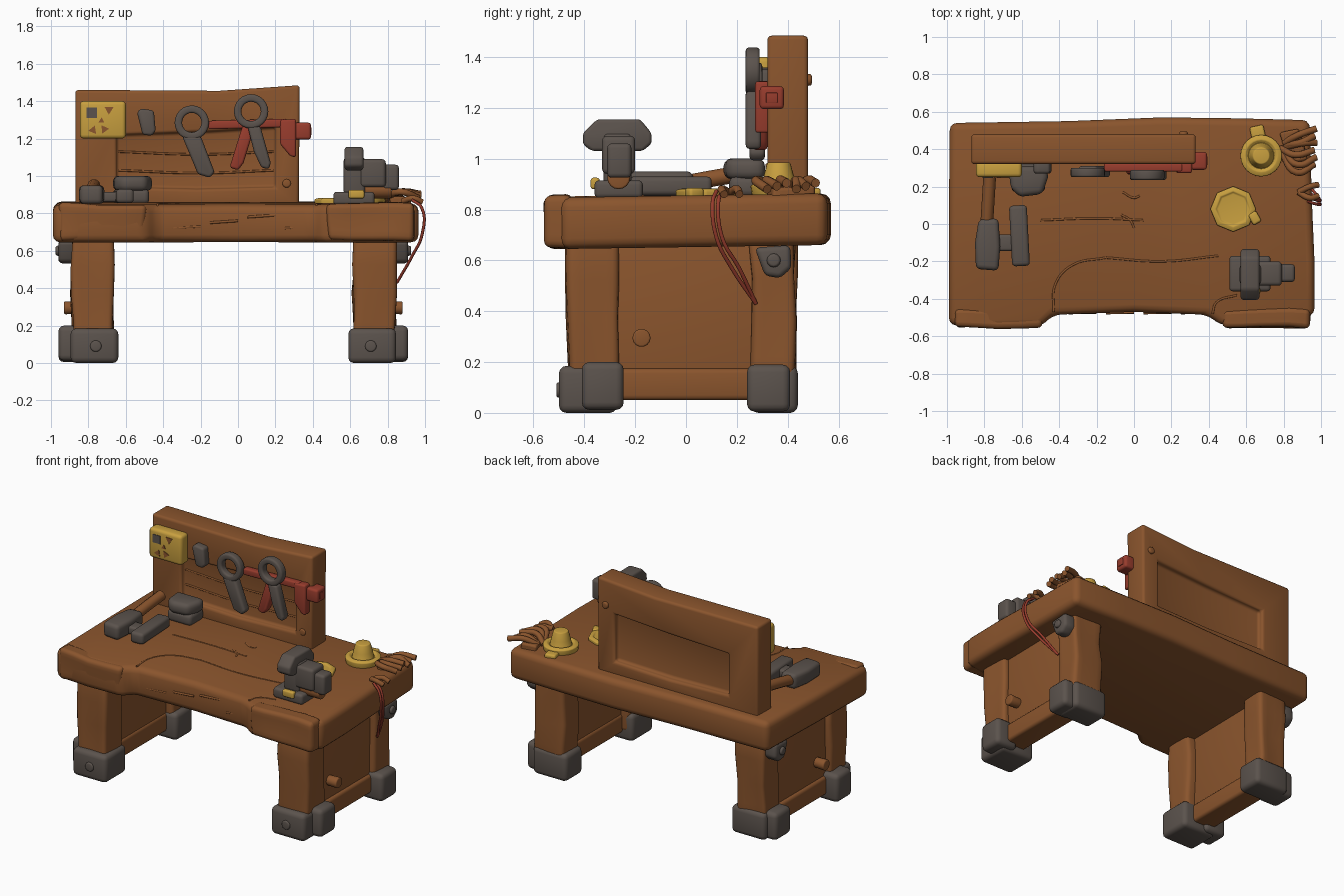
import bpy, bmesh, math, random
from mathutils import Vector, Euler, noise

random.seed(4)


def material(name, rgb):
    m = bpy.data.materials.new(name)
    m.diffuse_color = (*rgb, 1)
    return m


WOOD = material("warm wood", (0.255, 0.090, 0.026))
IRON = material("dark iron", (0.105, 0.086, 0.074))
BRASS = material("yellow brass", (0.58, 0.35, 0.05))
RED = material("red paint", (0.31, 0.045, 0.026))


def loft(name, loops, mat, bevel=0.015, closed=False, cuts=0, wob=0.0):
    """Skin equal-length loops, round the sharp edges, optionally wobble the surface."""
    bm = bmesh.new()
    rows = [[bm.verts.new(p) for p in lp] for lp in loops]
    n = len(rows[0])
    pairs = list(zip(rows, rows[1:])) + ([(rows[-1], rows[0])] if closed else [])
    for a, b in pairs:
        for i in range(n):
            j = (i + 1) % n
            bm.faces.new((a[i], a[j], b[j], b[i]))
    if not closed:
        bm.faces.new(rows[0])
        bm.faces.new(rows[-1])
    bmesh.ops.recalc_face_normals(bm, faces=bm.faces[:])
    if cuts:
        bmesh.ops.subdivide_edges(bm, edges=bm.edges[:], cuts=cuts, use_grid_fill=True)
    if bevel:
        sharp = [e for e in bm.edges if len(e.link_faces) == 2 and e.calc_face_angle(0) > 0.6]
        bmesh.ops.bevel(bm, geom=sharp, offset=bevel, segments=3, profile=0.5,
                        affect='EDGES', clamp_overlap=True)
    if wob:
        for v in bm.verts:
            v.co += noise.noise_vector(v.co * 4.0) * wob
    me = bpy.data.meshes.new(name)
    bm.to_mesh(me)
    bm.free()
    me.materials.append(mat)
    me.shade_smooth()
    me.set_sharp_from_angle(angle=math.radians(40))
    ob = bpy.data.objects.new(name, me)
    bpy.context.collection.objects.link(ob)
    return ob


def box(name, x, y, z, mat, bevel=0.015, rot=(0, 0, 0), cuts=0, wob=0.0):
    c = Vector((sum(x) / 2, sum(y) / 2, sum(z) / 2))
    r = Euler([math.radians(a) for a in rot]).to_matrix()
    xy = [(0, 0), (1, 0), (1, 1), (0, 1)]
    loops = [[c + r @ (Vector((x[i], y[j], h)) - c) for i, j in xy] for h in z]
    return loft(name, loops, mat, bevel, cuts=cuts, wob=wob)


def place(u, v, h, axis):
    return Vector({'x': (h, u, v), 'y': (u, h, v), 'z': (u, v, h)}[axis])


def prism(name, pts, axis, span, mat, bevel=0.012, wob=0.0):
    return loft(name, [[place(u, v, h, axis) for u, v in pts] for h in span], mat, bevel, wob=wob)


def lathe(name, uv, profile, axis, mat, n=20, closed=False, bevel=0.008):
    """profile holds (radius, height along axis)."""
    loops = [[place(uv[0] + r * math.cos(t * math.tau / n), uv[1] + r * math.sin(t * math.tau / n), h, axis)
              for t in range(n)] for r, h in profile]
    return loft(name, loops, mat, bevel, closed)


def tube(name, pts, r, mat):
    cu = bpy.data.curves.new(name, 'CURVE')
    cu.dimensions = '3D'
    cu.bevel_depth, cu.bevel_resolution, cu.use_fill_caps = r, 3, True
    cu.resolution_u = 6
    sp = cu.splines.new('BEZIER')
    sp.bezier_points.add(len(pts) - 1)
    for p, co in zip(sp.bezier_points, pts):
        p.co = co
        p.handle_left_type = p.handle_right_type = 'AUTO'
    cu.materials.append(mat)
    ob = bpy.data.objects.new(name, cu)
    bpy.context.collection.objects.link(ob)


# Thick table top with stepped front edge, rising slightly to the back
top = [(-0.985, 0.54), (-0.99, 0.0), (-0.99, -0.54), (-0.75, -0.555), (-0.5, -0.55), (-0.43, -0.485),
       (0.0, -0.47), (0.39, -0.485), (0.47, -0.545), (0.75, -0.525), (0.965, -0.49), (0.965, -0.2),
       (0.95, 0.15), (0.94, 0.555), (0.55, 0.565), (0.15, 0.57), (-0.35, 0.55)]
loft("table_top", [[(x, y, h + 0.015 * y) for x, y in top] for h in (0.652, 0.855)], WOOD, 0.04)
for i, (x, w) in enumerate(((-0.73, 0.23), (0.71, 0.23))):
    box(f"front_edge_cap_{i}", (x - w, x + w), (-0.552, -0.45), (0.66, 0.852), WOOD, 0.035, cuts=3, wob=0.02)

# Splinters and seams standing slightly proud of the top
seams = [[(-0.43, -0.47), (-0.42, -0.32), (-0.33, -0.22), (-0.15, -0.18)],
         [(-0.15, -0.18), (0.15, -0.2), (0.45, -0.17)], [(0.42, -0.48), (0.44, -0.42), (0.55, -0.38)],
         [(-0.5, 0.02), (-0.2, 0.03), (0.05, 0.02)], [(-0.06, 0.17), (0.0, 0.14), (0.03, 0.15)],
         [(-0.07, 0.05), (-0.02, 0.02), (0.0, -0.02)]]
for i, s in enumerate(seams):
    tube(f"wood_seam_{i}", [(x, y, 0.853 + 0.015 * y) for x, y in s], 0.006, WOOD)
for i in range(4):
    x = -0.35 + 0.2 * i
    tube(f"front_splinter_{i}", [(x, -0.476, 0.72 + 0.03 * (i % 3)), (x + 0.15, -0.473, 0.73 + 0.03 * (i % 3))],
         0.007, WOOD)

# Legs, side panels, iron feet and side fittings, mirrored about the table's middle
MID = -0.025
for s, side in ((-1, "left"), (1, "right")):
    def sx(a, b):
        return tuple(sorted((MID + s * a, MID + s * b)))
    for y0, y1, end in ((-0.465, -0.27, "front"), (0.255, 0.43, "back")):
        box(f"{side}_{end}_leg", sx(0.645, 0.865), (y0, y1), (0.06, 0.68), WOOD, 0.025, cuts=3, wob=0.022)
    box(f"{side}_panel", sx(0.70, 0.83), (-0.44, 0.41), (0.06, 0.67), WOOD, 0.01)
    box(f"{side}_bottom_rail", sx(0.69, 0.85), (-0.43, 0.40), (0.05, 0.175), WOOD, 0.02)
    box(f"{side}_front_foot", sx(0.615, 0.87), (-0.50, -0.27), (0.0, 0.185), IRON, 0.03)
    box(f"{side}_front_foot_strap", sx(0.77, 0.935), (-0.41, -0.245), (0.012, 0.20), IRON, 0.03)
    box(f"{side}_back_foot", sx(0.615, 0.87), (0.255, 0.44), (0.0, 0.185), IRON, 0.03)
    box(f"{side}_back_foot_strap", sx(0.77, 0.935), (0.24, 0.41), (0.005, 0.19), IRON, 0.03)
    lathe(f"{side}_front_foot_bolt", (MID + s * 0.735, 0.09), [(0.032, -0.48), (0.03, -0.51)], 'y', IRON, 14)
    lathe(f"{side}_panel_peg", (-0.175, 0.295), [(0.032, MID + s * 0.80), (0.036, MID + s * 0.905)], 'x', WOOD, 14)
    prism(f"{side}_iron_bracket", [(0.27, 0.65), (0.41, 0.66), (0.415, 0.57), (0.37, 0.53), (0.31, 0.54)],
          'x', sx(0.84, 0.935), IRON, 0.02)
    lathe(f"{side}_bracket_bolt", (0.345, 0.60), [(0.03, MID + s * 0.92), (0.025, MID + s * 0.95)], 'x', IRON, 12)

# Tool board with a recess on both faces
outer = [(-0.87, 0.83), (-0.27, 0.83), (0.325, 0.83), (0.33, 1.485), (-0.1, 1.455), (-0.87, 1.46)]
inner = [(-0.65, 0.94), (-0.22, 0.93), (0.20, 0.94), (0.20, 1.26), (-0.2, 1.235), (-0.65, 1.22)]
loft("tool_board", [[(x, y, z) for x, z in ring] for ring, y in
                    ((inner, 0.355), (inner, 0.32), (outer, 0.32), (outer, 0.48), (inner, 0.48), (inner, 0.44))],
     WOOD, 0.025)
for i, z in enumerate((1.03, 1.13)):
    tube(f"board_seam_{i}", [(-0.64, 0.356, z), (-0.2, 0.355, z - 0.015), (0.19, 0.356, z)], 0.006, WOOD)
lathe("board_back_peg", (0.265, 1.31), [(0.025, 0.46), (0.022, 0.495)], 'y', WOOD, 12)
lathe("board_front_peg", (0.26, 0.96), [(0.025, 0.34), (0.022, 0.312)], 'y', WOOD, 12)

# Yellow plate with iron and wood inlays
box("yellow_plate", (-0.845, -0.60), (0.25, 0.335), (1.20, 1.40), BRASS, 0.02)
box("plate_iron_inlay", (-0.81, -0.755), (0.246, 0.255), (1.31, 1.365), IRON, 0)
for i, (x, z, r, a) in enumerate(((-0.69, 1.355, 0.028, 0.5), (-0.775, 1.245, 0.026, 1.2),
                                  (-0.715, 1.25, 0.026, 2.2), (-0.73, 1.295, 0.018, 1.5))):
    tri = [(x + r * math.cos(a + k * math.tau / 3), z + r * math.sin(a + k * math.tau / 3)) for k in range(3)]
    prism(f"plate_wood_inlay_{i}", tri, 'y', (0.246, 0.255), WOOD, 0)

# Hanging tools
prism("hanging_stone", [(-0.54, 1.34), (-0.52, 1.36), (-0.45, 1.35), (-0.44, 1.24), (-0.46, 1.215), (-0.51, 1.22)],
      'y', (0.27, 0.335), IRON, 0.015)
for name, uv, y0, y1 in (("wrench_ring", (-0.247, 1.285), 0.25, 0.30), ("pliers_ring", (0.07, 1.345), 0.235, 0.29)):
    lathe(name, uv, [(0.052, y0), (0.092, y0), (0.092, y1), (0.052, y1)], 'y', IRON, 24, True, 0.012)
prism("wrench_handle", [(-0.30, 1.215), (-0.20, 1.215), (-0.125, 1.02), (-0.15, 0.99), (-0.215, 1.01), (-0.26, 1.12)],
      'y', (0.25, 0.31), IRON, 0.015)
prism("pliers_iron_arm", [(0.05, 1.27), (0.12, 1.265), (0.175, 1.07), (0.165, 1.035), (0.125, 1.045), (0.085, 1.13)],
      'y', (0.235, 0.295), IRON, 0.015)
prism("pliers_red_arm", [(0.025, 1.27), (0.085, 1.25), (0.03, 1.07), (0.0, 1.03), (-0.045, 1.045), (-0.01, 1.16)],
      'y', (0.265, 0.32), RED, 0.014)
box("clamp_bar", (-0.16, 0.26), (0.28, 0.325), (1.255, 1.30), RED, 0.01, (0, -1.5, 0))
prism("clamp_jaw", [(0.225, 1.30), (0.31, 1.305), (0.31, 1.10), (0.28, 1.105), (0.225, 1.17)],
      'y', (0.272, 0.335), RED, 0.012)
box("clamp_screw_block", (0.30, 0.39), (0.29, 0.385), (1.195, 1.285), RED, 0.015)
box("clamp_screw_socket", (0.385, 0.394), (0.315, 0.36), (1.22, 1.26), RED, 0.003)

# Hammer and iron pieces on the left of the top
tube("hammer_handle", [(-0.79, -0.04, 0.895), (-0.78, 0.12, 0.925), (-0.77, 0.28, 0.95)], 0.034, WOOD)
prism("hammer_head", [(-0.845, -0.24), (-0.725, -0.25), (-0.715, -0.12), (-0.725, 0.03), (-0.83, 0.025), (-0.85, -0.1)],
      'z', (0.85, 0.95), IRON, 0.025)
box("iron_link", (-0.75, -0.61), (-0.145, -0.055), (0.86, 0.915), IRON, 0.015)
box("iron_bar", (-0.66, -0.565), (-0.225, 0.10), (0.855, 0.93), IRON, 0.02, (0, 0, 3))
box("iron_block_base", (-0.655, -0.475), (0.17, 0.32), (0.85, 0.93), IRON, 0.025)
prism("iron_block_top", [(-0.67, 0.31), (-0.66, 0.19), (-0.61, 0.145), (-0.49, 0.16), (-0.46, 0.25), (-0.465, 0.31)],
      'z', (0.92, 1.0), IRON, 0.028)

# Vice at the front right corner
box("vice_base", (0.51, 0.73), (-0.36, -0.17), (0.845, 0.915), IRON, 0.018)
box("vice_column", (0.565, 0.68), (-0.325, -0.215), (0.90, 1.10), IRON, 0.018)
prism("vice_jaw", [(-0.405, 1.055), (-0.37, 1.03), (-0.17, 1.03), (-0.135, 1.06), (-0.135, 1.10), (-0.18, 1.155),
                   (-0.35, 1.155), (-0.405, 1.10)], 'x', (0.57, 0.67), IRON, 0.014)
box("vice_body", (0.65, 0.79), (-0.33, -0.20), (0.94, 1.09), IRON, 0.02)
box("vice_slide", (0.77, 0.86), (-0.31, -0.215), (0.925, 1.06), IRON, 0.018)
lathe("vice_wood_roller", (-0.265, 0.925), [(0.045, 0.66), (0.045, 0.82)], 'x', WOOD, 16)
box("vice_yellow_tab", (0.59, 0.675), (-0.375, -0.34), (0.88, 0.925), BRASS, 0.01)

# Yellow cap, ring and flat cover
lathe("yellow_cap", (0.68, 0.365), [(0.105, 0.85), (0.112, 0.895), (0.085, 0.905), (0.068, 0.89), (0.06, 0.93),
                                    (0.045, 0.985)], 'z', BRASS, 24, False, 0.006)
box("cap_tab", (0.625, 0.70), (0.44, 0.525), (0.85, 0.885), BRASS, 0.012, (0, 0, 12))
lathe("yellow_cover", (0.53, 0.08), [(0.12, 0.845), (0.122, 0.875), (0.095, 0.883), (0.085, 0.874)],
      'z', BRASS, 8, False, 0.005)
box("cover_tab", (0.62, 0.67), (0.0, 0.065), (0.845, 0.885), BRASS, 0.012, (0, 0, 30))

# Twisted wood shavings at the back right corner
for i in range(6):
    y = 0.30 + 0.038 * i
    x = 0.80 + random.uniform(-0.02, 0.02)
    tube(f"wood_shaving_{i}", [(x, 0.41 + 0.25 * (y - 0.4), 0.875), (x + 0.08, y + random.uniform(-0.03, 0.03), 0.915),
                               (0.965 + 0.01 * (i % 2), y + 0.02, 0.88 + 0.012 * (i % 3))], 0.018, WOOD)
box("shaving_pile", (0.79, 0.90), (0.33, 0.50), (0.845, 0.895), WOOD, 0.02, (0, 0, 20), 3, 0.03)
for i, y in enumerate((0.14, 0.20)):
    tube(f"edge_chip_{i}", [(0.88, 0.17, 0.865), (0.94, y, 0.88), (0.985, y + 0.01, 0.86)], 0.016, WOOD)

# Red cord hanging over the right edge
for i, d in enumerate((0, 0.022)):
    tube(f"red_cord_{i}", [(0.93, 0.12 + d, 0.872), (0.982, 0.105 + d, 0.83), (0.985, 0.12 + d, 0.69),
                           (0.93, 0.18 + d * 1.3, 0.57), (0.85, 0.275, 0.43)], 0.008, RED)
